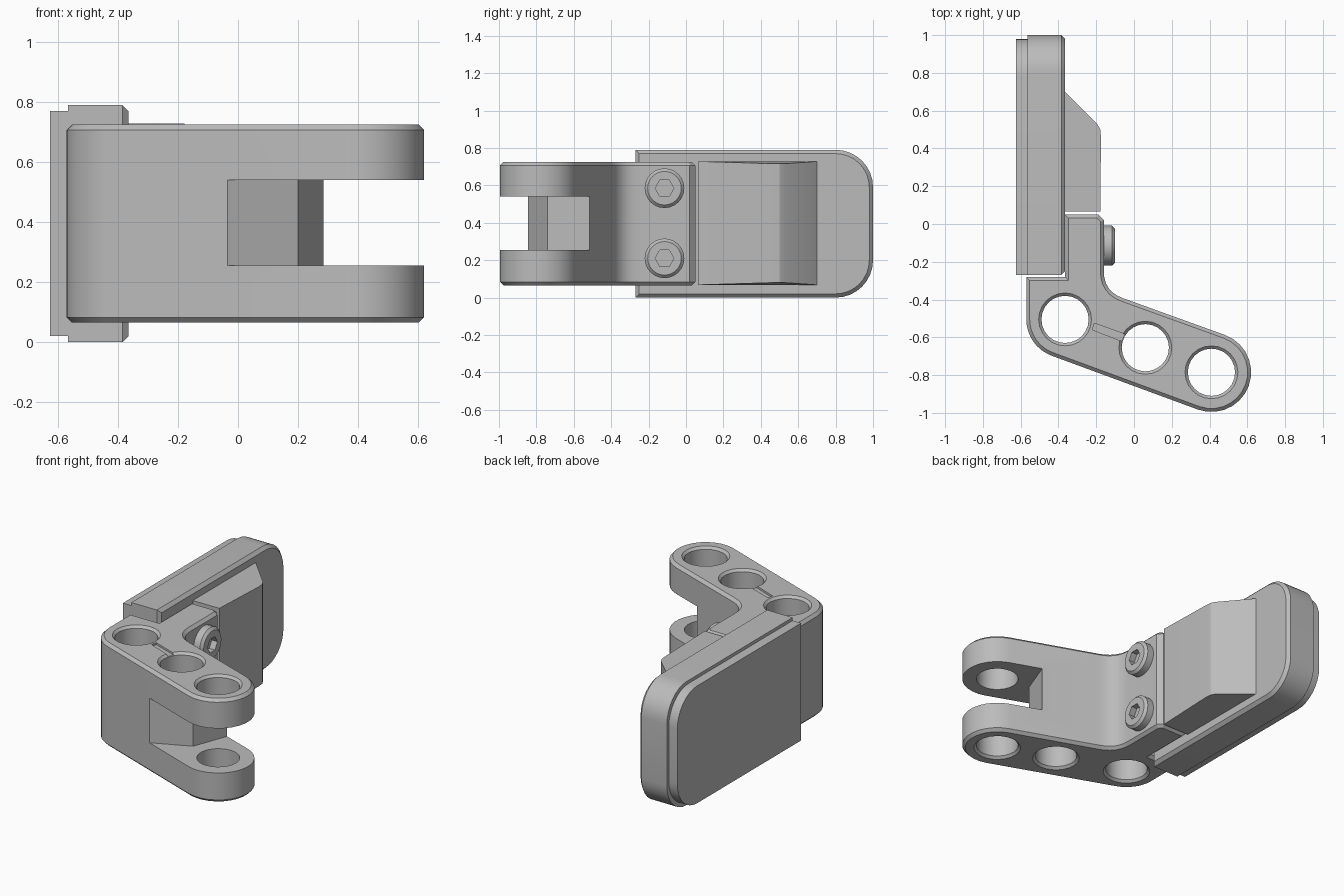
import bpy, bmesh
from math import sin, cos, pi, radians, atan2
from mathutils import Vector

cube = bpy.data.objects.get("Cube")
if cube:
    bpy.data.objects.remove(cube, do_unlink=True)

grey = bpy.data.materials.new("plain grey")
grey.use_nodes = True
grey.diffuse_color = (0.5, 0.5, 0.5, 1)
grey.node_tree.nodes["Principled BSDF"].inputs["Base Color"].default_value = grey.diffuse_color


def arc(center, radius, start, end, steps):
    """Points on an arc, angles in radians."""
    return [(center[0] + radius * cos(start + (end - start) * i / steps),
             center[1] + radius * sin(start + (end - start) * i / steps)) for i in range(steps + 1)]


def circle(center, radius, sides):
    return arc(center, radius, 0, 2 * pi, sides)[:-1]


def prism(name, outline, axis, low, high, chamfer=0, both=True):
    """Extrude an outline along x or z, chamfering the high cap or both caps."""
    bm = bmesh.new()
    place = (lambda p, w: (w, *p)) if axis == "x" else (lambda p, w: (*p, w))
    base = bm.faces.new([bm.verts.new(place(p, low)) for p in outline])
    made = bmesh.ops.extrude_face_region(bm, geom=[base], use_keep_orig=True)["geom"]
    offset = Vector(place((0, 0), high - low))
    top = [g for g in made if isinstance(g, bmesh.types.BMFace)][0]
    bmesh.ops.translate(bm, vec=offset, verts=top.verts)
    bmesh.ops.recalc_face_normals(bm, faces=bm.faces)
    if chamfer:
        rim = list(top.edges) + (list(base.edges) if both else [])
        bmesh.ops.bevel(bm, geom=rim, offset=chamfer, segments=1, affect="EDGES")
    mesh = bpy.data.meshes.new(name)
    bm.to_mesh(mesh)
    bm.free()
    mesh.materials.append(grey)
    obj = bpy.data.objects.new(name, mesh)
    bpy.context.collection.objects.link(obj)
    return obj


def flared_cutter(center, radius, flare, low, high):
    """Round cutter that widens at both mouths."""
    rim = 0.01
    obj = prism("hole_cutter", circle(center, radius, 24), "z", low + flare, high - flare)
    bm = bmesh.new()
    bm.from_mesh(obj.data)
    for face in [f for f in bm.faces if abs(f.normal.z) > 0.9]:
        up = 1 if face.calc_center_median().z > (low + high) / 2 else -1
        grown = bmesh.ops.extrude_face_region(bm, geom=[face])["geom"]
        bmesh.ops.delete(bm, geom=[face], context="FACES_ONLY") if face.is_valid else None
        for v in [g for g in grown if isinstance(g, bmesh.types.BMVert)]:
            scale = (radius + flare + rim) / radius
            v.co.x = center[0] + (v.co.x - center[0]) * scale
            v.co.y = center[1] + (v.co.y - center[1]) * scale
            v.co.z += up * (flare + rim)
    bmesh.ops.recalc_face_normals(bm, faces=bm.faces)
    bm.to_mesh(obj.data)
    bm.free()
    return obj


def cut(obj, cutter):
    """Subtract the cutter and throw it away."""
    cutter.hide_render = True
    mod = obj.modifiers.new("cut", "BOOLEAN")
    mod.operation, mod.solver, mod.object = "DIFFERENCE", "EXACT", cutter
    bpy.context.view_layer.objects.active = obj
    bpy.ops.object.modifier_apply(modifier=mod.name)
    bpy.data.objects.remove(cutter, do_unlink=True)


def smooth(obj):
    bpy.ops.object.select_all(action="DESELECT")
    obj.select_set(True)
    bpy.context.view_layer.objects.active = obj
    bpy.ops.object.shade_smooth_by_angle(angle=radians(25))


# Pad: thick backing plate and thinner facing, rounded at the rear end
def pad_outline(inset):
    low, high, rear, r = inset, 0.79 - inset, 1 - inset, 0.2
    return ([(-0.27, low)] + arc((rear - r, low + r), r, -pi / 2, 0, 8)
            + arc((rear - r, high - r), r, 0, pi / 2, 8) + [(-0.27, high)])


smooth(prism("pad_backing", pad_outline(0), "x", -0.565, -0.365, 0.02, False))
smooth(prism("pad_facing", pad_outline(0.02), "x", -0.625, -0.565))

# Bracket: upright block joined to an angled arm with a rounded end
bottom, top = 0.065, 0.725
corner_hole, middle_hole, end_hole = (-0.365, -0.505), (0.06, -0.655), (0.41, -0.785)
lean = atan2(end_hole[1] - corner_hole[1], end_hole[0] - corner_hole[0])
start, bend, end = Vector((-0.16, -0.25)), Vector((-0.16, -0.356)), Vector((-0.06, -0.392))
fillet = [tuple(start.lerp(bend, t / 6).lerp(bend.lerp(end, t / 6), t / 6)) for t in range(7)]
outline = ([(-0.57, -0.28)] + arc(corner_hole, 0.205, pi, 1.5 * pi + lean, 8)
           + arc(end_hole, 0.21, lean - pi / 2, lean + pi / 2, 14)
           + fillet[::-1] + [(-0.16, 0.02), (-0.19, 0.05), (-0.365, 0.05), (-0.365, -0.28)])
bracket = prism("bracket", outline, "z", bottom, top, 0.018)

# Slot between the two prongs
cut(bracket, prism("slot_cutter", [(-0.27, -0.95), (0.2, -0.74), (0.32, -0.42), (0.9, -0.42),
                                   (0.9, -1.2), (-0.27, -1.2)], "z", 0.255, 0.54))

# Countersunk pin holes
for center in (corner_hole, middle_hole, end_hole):
    cut(bracket, flared_cutter(center, 0.125, 0.015, bottom, top))

# Small groove leading into the middle hole
cut(bracket, prism("groove_cutter", [(-0.21, -0.525), (-0.22, -0.56), (-0.04, -0.63),
                                     (-0.03, -0.59)], "z", top - 0.012, top + 0.1))
smooth(bracket)

# Wedge rib on the back of the pad, drawn in slightly toward its outer rear edge
wedge = prism("wedge_rib", [(-0.37, 0.065), (-0.178, 0.065), (-0.175, 0.46), (-0.178, 0.5),
                            (-0.195, 0.53), (-0.365, 0.7), (-0.37, 0.7)], "z", 0.068, 0.728)
for v in wedge.data.vertices:
    if v.co.x > -0.3 and v.co.y > 0.4:
        v.co.z += 0.012 if v.co.z < 0.4 else -0.012
smooth(wedge)

# Socket screws clamping the bracket
for name, z in (("lower_screw", 0.21), ("upper_screw", 0.585)):
    screw = prism(name, circle((-0.115, z), 0.106, 24), "x", -0.175, -0.1, 0.016, False)
    cut(screw, prism("socket_cutter", circle((-0.115, z), 0.05, 6), "x", -0.14, 0))
    smooth(screw)
